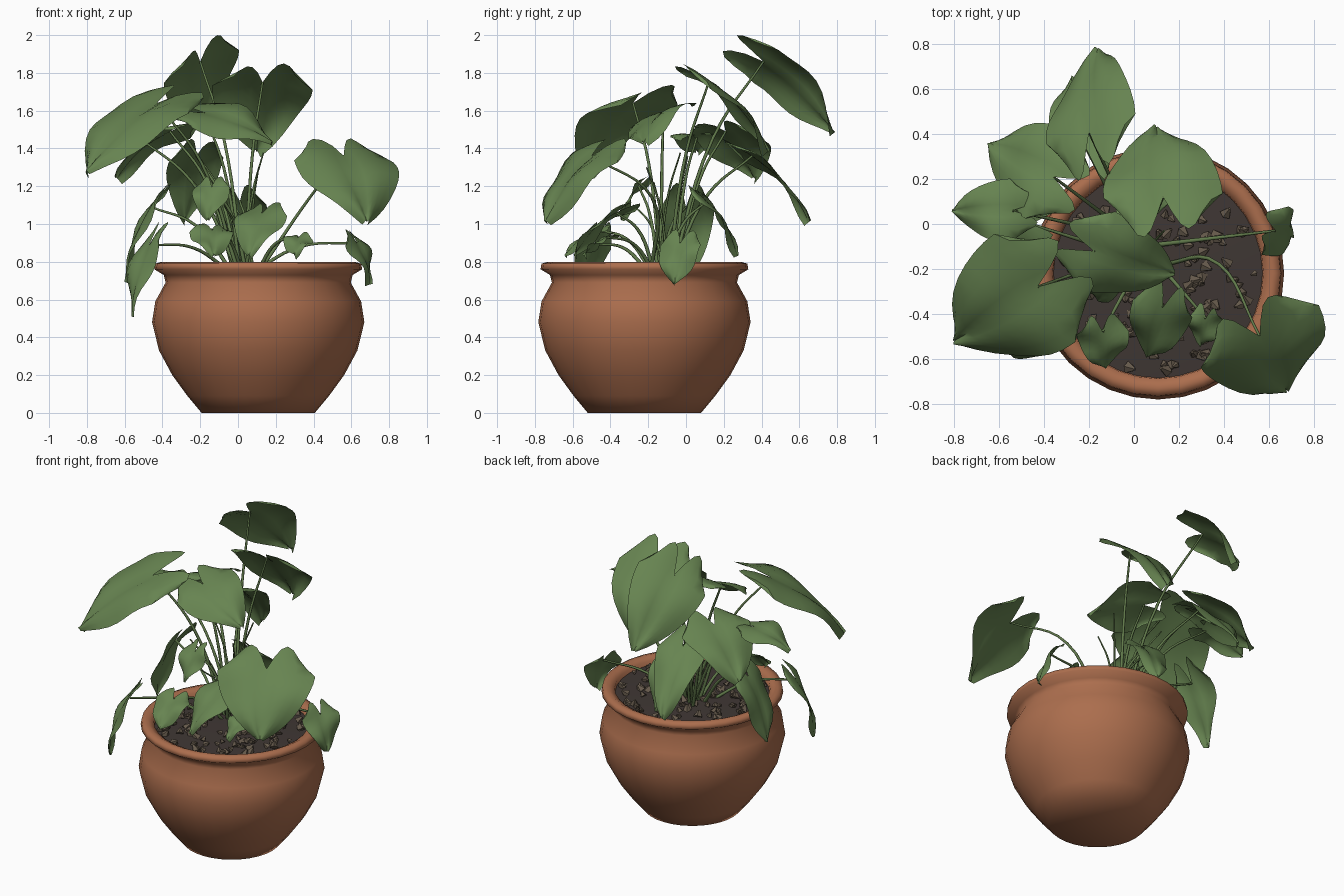
import bpy, bmesh, math, random
from mathutils import Vector

random.seed(4)
if "Cube" in bpy.data.objects:
    bpy.data.objects.remove(bpy.data.objects["Cube"])

CENTRE = Vector((0.107, -0.22, 0))
UP = Vector((0, 0, 1))


def material(name, red, green, blue):
    colour = (red, green, blue, 1)
    mat = bpy.data.materials.new(name)
    mat.use_nodes = True
    mat.diffuse_color = colour
    mat.node_tree.nodes["Principled BSDF"].inputs["Base Color"].default_value = colour
    return mat


TERRACOTTA = material("terracotta", 0.41, 0.155, 0.075)
SOIL = material("dark soil", 0.05, 0.038, 0.034)
STONE = material("brown stone", 0.13, 0.1, 0.07)
LEAF = material("leaf green", 0.135, 0.23, 0.082)
STEM = material("stem green", 0.12, 0.195, 0.07)


def finish(name, bm, mat, sharp=50):
    bmesh.ops.recalc_face_normals(bm, faces=bm.faces)
    mesh = bpy.data.meshes.new(name)
    bm.to_mesh(mesh)
    bm.free()
    mesh.materials.append(mat)
    obj = bpy.data.objects.new(name, mesh)
    bpy.context.collection.objects.link(obj)
    bpy.ops.object.select_all(action="DESELECT")
    bpy.context.view_layer.objects.active = obj
    obj.select_set(True)
    bpy.ops.object.shade_smooth_by_angle(angle=math.radians(sharp))
    return obj


def lathe(name, profile, mat):
    """Turn a radius-height profile around the pot axis."""
    bm = bmesh.new()
    verts = [bm.verts.new((r, 0, z)) for r, z in profile]
    edges = [bm.edges.new(pair) for pair in zip(verts, verts[1:])]
    bmesh.ops.spin(bm, geom=verts + edges, cent=(0, 0, 0), axis=UP,
                   angle=math.tau, steps=32, use_merge=False)
    bmesh.ops.remove_doubles(bm, verts=bm.verts, dist=0.0005)
    finish(name, bm, mat, sharp=150).location = CENTRE


# Pot with a rolled rim
lathe("pot", [(0, 0), (0.3, 0), (0.375, 0.09), (0.455, 0.2), (0.525, 0.33), (0.562, 0.48),
              (0.545, 0.59), (0.49, 0.69), (0.5, 0.73), (0.55, 0.76), (0.545, 0.79),
              (0.51, 0.8), (0.47, 0.78), (0.46, 0.7)], TERRACOTTA)

# Soil
lathe("soil", [(0.466, 0.755), (0.3, 0.765), (0, 0.77)], SOIL)

# Pointed stones scattered on the soil
bm = bmesh.new()
for i in range(140):
    radius, turn = 0.44 * math.sqrt(random.uniform(0.1, 1)), random.uniform(0, math.tau)
    size = random.uniform(0.016, 0.03)
    made = bmesh.ops.create_cone(bm, cap_ends=True, segments=5, radius1=size,
                                 radius2=size * 0.25, depth=size * 1.5)["verts"]
    spot = CENTRE + Vector((radius * math.cos(turn), radius * math.sin(turn), 0.775))
    tilt = Vector((random.uniform(-1, 1), random.uniform(-1, 1), 0.8)).to_track_quat("Z", "Y")
    for v in made:
        v.co = spot + tilt @ v.co
finish("stones", bm, STONE)


def stem(name, end, mid=None, radius=0.0085):
    """Arching stalk from the middle of the soil to the given end."""
    end = Vector(end)
    start = Vector((0.06, -0.13, 0.75)) + (end - CENTRE) * 0.12
    start += Vector((random.uniform(-0.04, 0.04), random.uniform(-0.04, 0.04), 0))
    start.z = 0.75
    if mid is None:
        mid = start.lerp(end, 0.45)
        mid.z = start.z + (end.z - start.z) * 0.6 + 0.04
    curve = bpy.data.curves.new(name, "CURVE")
    curve.dimensions = "3D"
    curve.bevel_depth = radius
    curve.bevel_resolution = 1
    curve.resolution_u = 6
    curve.use_fill_caps = True
    spline = curve.splines.new("BEZIER")
    spline.bezier_points.add(2)
    for point, co, thick in zip(spline.bezier_points, (start, mid, end), (1.3, 1, 0.7)):
        point.co, point.radius = co, thick
        point.handle_left_type = point.handle_right_type = "AUTO"
    curve.materials.append(STEM)
    bpy.context.collection.objects.link(bpy.data.objects.new(name, curve))


def leaf(name, base, tip, wide=1.0, roll=0.0, mid=None):
    """Heart-shaped blade, notched where its stalk joins at the base."""
    stem(name + "_stem", base, mid)
    base = Vector(base)
    axis = Vector(tip) - base
    length = axis.length
    axis.normalize()
    side = axis.cross(UP).normalized() + UP * roll
    side = (side - axis * side.dot(axis)).normalized()
    normal = side.cross(axis)
    width = length * wide
    phase = random.uniform(0, math.tau)
    count = 10
    bm = bmesh.new()
    grid = []
    for row in range(count + 1):
        v = row / count
        if v < 0.2:
            half = width / 2 * (0.62 + 1.75 * v)
        else:
            taper = math.cos((v - 0.2) / 0.8 * math.pi / 2)
            half = width / 2 * max(0.02, taper) ** 0.75
        line = []
        for col in range(count + 1):
            u = 2 * col / count - 1
            back = -0.36 * math.sin(math.pi * 0.83 * abs(u))
            along = back + (1 - back) * v
            lift = 0.3 * length * along * (1 - along)
            lift += width * (0.12 * abs(u) - 0.16 * u * u)
            lift += 0.02 * math.sin(phase + along * 7) * u
            line.append(bm.verts.new(base + axis * along * length + side * u * half + normal * lift))
        grid.append(line)
    for a, b in zip(grid, grid[1:]):
        for c in range(count):
            bm.faces.new((a[c], a[c + 1], b[c + 1], b[c]))
    finish(name + "_leaf", bm, LEAF)


# High leaves
leaf("tall_back", (-0.2, 0.41, 1.86), (-0.16, 0.78, 1.48), wide=0.85, roll=1.1)
leaf("upper_back", (0.13, 0.12, 1.75), (0.1, 0.43, 1.38), wide=1.1)
leaf("upper_right", (-0.43, -0.28, 1.64), (-0.8, -0.52, 1.27), wide=1.05, roll=0.2)
leaf("right_back", (-0.36, 0.21, 1.49), (-0.64, 0.36, 1.24), wide=1.1)
leaf("far_right", (-0.54, 0.06, 1.47), (-0.81, 0.06, 1.38))
leaf("centre_top", (-0.18, -0.12, 1.59), (0.18, -0.22, 1.43), roll=-0.5)

# Middle leaves
leaf("lower_back", (-0.22, 0.35, 1.36), (-0.28, 0.65, 1.01), wide=0.65)
leaf("big_front_left", (0.56, -0.5, 1.36), (0.68, -0.74, 1.01), wide=1.35, mid=(0.38, -0.18, 1.14))
leaf("inner_front", (-0.14, -0.25, 1.2), (-0.16, -0.34, 1.02))
leaf("inner_back", (0.01, 0.11, 1.12), (0.04, 0.27, 0.83), wide=0.85, roll=0.2)

# Low leaves, some hanging over the rim
leaf("drooping_right", (-0.46, 0, 1.09), (-0.59, -0.01, 0.69), wide=0.72)
leaf("drooping_front", (-0.47, -0.49, 0.89), (-0.56, -0.55, 0.51), wide=0.55)
leaf("drooping_left", (0.63, -0.03, 0.9), (0.7, -0.06, 0.68), wide=1.05)
leaf("front_middle", (0.13, -0.37, 1.06), (0.06, -0.59, 0.83), wide=0.85)
leaf("front_low_right", (-0.14, -0.48, 0.97), (-0.13, -0.64, 0.83), wide=1.1)
leaf("front_low_left", (0.32, -0.42, 0.93), (0.3, -0.54, 0.83))

# Bare shoots
for i in range(6):
    turn = i * math.tau / 6 + 0.4
    stem("shoot_%d" % i, (-0.05 + 0.2 * math.cos(turn), -0.1 + 0.18 * math.sin(turn),
                          random.uniform(1.1, 1.45)), radius=0.006)
